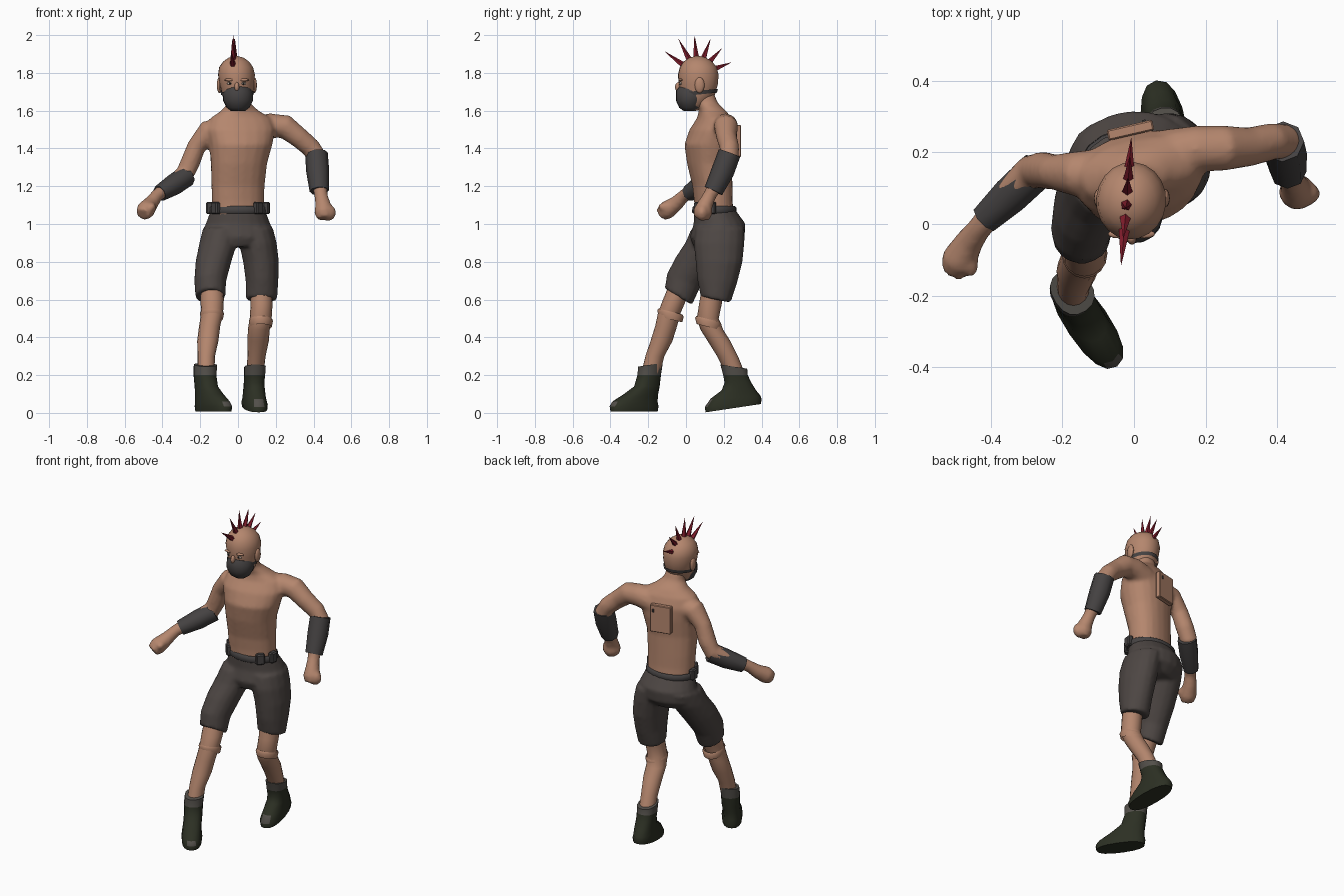
import bpy, bmesh, math
from mathutils import Vector, Matrix

cube = bpy.data.objects.get("Cube")
if cube:
    bpy.data.objects.remove(cube, do_unlink=True)


def material(name, r, g, b):
    mat = bpy.data.materials.new(name)
    mat.use_nodes = True
    mat.diffuse_color = (r, g, b, 1)
    node = mat.node_tree.nodes["Principled BSDF"]
    node.inputs["Base Color"].default_value = (r, g, b, 1)
    node.inputs["Roughness"].default_value = 0.8
    return mat


skin = material("skin", 0.46, 0.24, 0.155)
cloth = material("dark cloth", 0.075, 0.062, 0.057)
leather = material("grey leather", 0.06, 0.055, 0.055)
boot_green = material("boot green", 0.025, 0.029, 0.017)
worn = material("worn grey", 0.085, 0.078, 0.068)
red = material("spike red", 0.22, 0.012, 0.025)
eye_white = material("eye white", 0.5, 0.42, 0.36)
black = material("eye black", 0.01, 0.01, 0.01)


def finish(name, bm, mat, smooth=True):
    bmesh.ops.recalc_face_normals(bm, faces=bm.faces[:])
    mesh = bpy.data.meshes.new(name)
    bm.to_mesh(mesh)
    bm.free()
    obj = bpy.data.objects.new(name, mesh)
    bpy.context.collection.objects.link(obj)
    mesh.materials.append(mat)
    if smooth:
        smooth_edges(obj)
    return obj


def activate(obj):
    bpy.ops.object.select_all(action="DESELECT")
    obj.select_set(True)
    bpy.context.view_layer.objects.active = obj


def smooth_edges(obj):
    activate(obj)
    bpy.ops.object.shade_smooth_by_angle(angle=math.radians(50))


def skin_rings(name, rings, mat, capped=True):
    """Bridge neighbouring rings of points with quads and close the ends."""
    bm = bmesh.new()
    loops = [[bm.verts.new(p) for p in ring] for ring in rings]
    n = len(loops[0])
    for low, high in zip(loops, loops[1:]):
        for i in range(n):
            j = (i + 1) % n
            bm.faces.new((low[i], low[j], high[j], high[i]))
    if capped:
        bm.faces.new(loops[0])
        bm.faces.new(loops[-1])
    return finish(name, bm, mat)


def loft(name, mat, sections, yaw=0, n=16, power=1.0, tilts=None, capped=True):
    """Stack horizontal ovals: x, y, z, half width, half depth."""
    turn = Matrix.Rotation(math.radians(yaw), 3, "Z")
    tilts = tilts or [0] * len(sections)
    rings = []
    for (x, y, z, rx, ry), tilt in zip(sections, tilts):
        ring = []
        for i in range(n):
            a = math.tau * i / n
            c, s = math.cos(a), math.sin(a)
            p = turn @ Vector((rx * math.copysign(abs(c) ** power, c),
                               ry * math.copysign(abs(s) ** power, s), 0))
            ring.append(p + Vector((x, y, z + tilt * p.y)))
        rings.append(ring)
    return skin_rings(name, rings, mat, capped)


def tube(name, mat, path, n=14):
    """Round limb through points x, y, z, radius."""
    pts = [Vector(p[:3]) for p in path]
    rings = []
    for k, p in enumerate(pts):
        d = (pts[min(k + 1, len(pts) - 1)] - pts[max(k - 1, 0)]).normalized()
        u = d.cross(Vector((0, 1, 0))).normalized()
        v = d.cross(u)
        rings.append([p + path[k][3] * (math.cos(math.tau * i / n) * u + math.sin(math.tau * i / n) * v)
                      for i in range(n)])
    return skin_rings(name, rings, mat)


def ball(name, mat, centre, size):
    bm = bmesh.new()
    bmesh.ops.create_uvsphere(bm, u_segments=12, v_segments=8, radius=1,
                              matrix=Matrix.Translation(centre) @ Matrix.Diagonal((*size, 1)))
    return finish(name, bm, mat)


def box(name, mat, centre, size, yaw=0, bevel=0.004):
    bm = bmesh.new()
    bmesh.ops.create_cube(bm, size=1, matrix=Matrix.Diagonal((*size, 1)))
    bmesh.ops.bevel(bm, geom=bm.edges[:], offset=bevel, segments=1, affect="EDGES")
    bm.transform(Matrix.Translation(centre) @ Matrix.Rotation(math.radians(yaw), 4, "Z"))
    return finish(name, bm, mat, smooth=False)


def fuse(name, parts):
    """Melt overlapping closed parts into one soft surface."""
    activate(parts[0])
    for part in parts:
        part.select_set(True)
    bpy.ops.object.join()
    obj = bpy.context.object
    obj.name = name
    remesh = obj.modifiers.new("melt", "REMESH")
    remesh.mode = "VOXEL"
    remesh.voxel_size = 0.011
    remesh.use_smooth_shade = True
    relax = obj.modifiers.new("relax", "SMOOTH")
    relax.factor, relax.iterations = 0.5, 4


# Torso, arms and fists
torso = loft("torso", skin, [
    (0, .15, 1.04, .135, .10), (0, .145, 1.12, .14, .098), (0, .14, 1.2, .142, .102),
    (.005, .125, 1.32, .15, .116), (.015, .125, 1.42, .168, .13), (.015, .14, 1.5, .185, .115),
    (.015, .15, 1.56, .165, .085), (.01, .14, 1.6, .1, .068), (.005, .11, 1.64, .06, .058),
    (0, .09, 1.7, .055, .055)], yaw=13, n=20, power=0.9)
right_arm = tube("right_arm", skin, [
    (-.07, .14, 1.49, .075), (-.16, .14, 1.485, .064), (-.22, .145, 1.41, .05), (-.255, .15, 1.32, .052),
    (-.285, .145, 1.26, .05), (-.35, .085, 1.21, .044), (-.43, -.01, 1.15, .034), (-.46, -.05, 1.11, .04),
    (-.488, -.1, 1.075, .05), (-.505, -.13, 1.05, .038)])
left_arm = tube("left_arm", skin, [
    (.09, .19, 1.5, .075), (.18, .21, 1.52, .066), (.25, .212, 1.515, .064), (.32, .215, 1.46, .055),
    (.385, .23, 1.405, .052), (.415, .23, 1.36, .052), (.425, .18, 1.25, .046), (.44, .125, 1.15, .035),
    (.45, .1, 1.1, .042), (.455, .09, 1.065, .052), (.46, .08, 1.03, .042)])
right_thumb = ball("right_thumb", skin, (-.455, -.11, 1.09), (.022, .04, .025))
left_knuckles = ball("left_knuckles", skin, (.475, .085, 1.06), (.046, .036, .045))
fuse("torso_and_arms", [torso, right_arm, left_arm, right_thumb, left_knuckles])

# Forearm guards and back panel
tube("right_forearm_guard", leather, [(-.272, .148, 1.255, .057), (-.34, .085, 1.208, .056),
                                      (-.415, .015, 1.162, .044)], n=8)
tube("left_forearm_guard", leather, [(.415, .23, 1.375, .06), (.422, .195, 1.28, .061),
                                     (.43, .145, 1.175, .051)], n=8)
box("back_panel", skin, (-.01, .262, 1.44), (.13, .03, .17), yaw=13)
box("back_panel_clip", leather, (.028, .288, 1.49), (.01, .006, .02), yaw=13, bevel=0.001)

# Shorts
pelvis = loft("pelvis", cloth, [
    (0, .15, 1.08, .142, .108), (0, .178, 1.0, .172, .138), (0, .165, .93, .19, .145),
    (0, .15, .88, .15, .11)], yaw=4, n=20)
right_short = loft("right_short", cloth, [
    (-.085, .16, .98, .1, .13), (-.105, .12, .9, .1, .125), (-.13, .05, .8, .095, .107),
    (-.147, -.013, .7, .085, .088), (-.146, -.04, .615, .08, .073)], tilts=(0, 0, -.2, -.4, -.6))
left_short = loft("left_short", cloth, [
    (.085, .18, .98, .1, .13), (.105, .175, .9, .1, .135), (.122, .175, .8, .095, .125),
    (.127, .165, .7, .087, .107), (.125, .157, .6, .083, .08)], tilts=(0, 0, 0, -.1, -.2))
fuse("shorts", [pelvis, right_short, left_short])

# Belt with pouches
loft("belt", leather, [(0, .15, 1.055, .15, .112), (0, .15, 1.062, .156, .118),
                       (0, .15, 1.088, .154, .116), (0, .15, 1.095, .146, .108)], n=20, capped=False)
for number, angle in enumerate((-178, -140, -45, -8)):
    a = math.radians(angle)
    box(f"belt_pouch_{number + 1}", leather, (.152 * math.cos(a), .15 + .116 * math.sin(a), 1.085),
        (.05, .034, .065), yaw=angle + 90, bevel=0.007)

# Bare lower legs and knee bands
loft("right_leg", skin, [
    (-.14, -.02, .7, .06, .06), (-.137, -.06, .6, .062, .062), (-.137, -.088, .53, .058, .06),
    (-.15, -.105, .46, .056, .058), (-.16, -.13, .38, .056, .058), (-.168, -.165, .3, .046, .05),
    (-.17, -.19, .2, .045, .05)])
loft("left_leg", skin, [
    (.125, .15, .7, .06, .06), (.125, .13, .58, .058, .06), (.12, .115, .5, .058, .058),
    (.11, .137, .44, .058, .06), (.107, .175, .38, .056, .06), (.098, .22, .3, .048, .055),
    (.09, .265, .2, .045, .05)])
for side, x, y, z in (("right", -.138, -.082, .525), ("left", .121, .118, .485)):
    loft(side + "_knee_band", skin, [(x, y, z - .03, .058, .062), (x, y, z, .064, .07),
                                     (x, y, z + .012, .06, .063)], tilts=(-.25,) * 3, capped=False)


def boot(name, sections, yaw, tilts):
    """Boot with a worn cuff at the top and a worn toe cap."""
    obj = loft(name, boot_green, sections, yaw, power=0.85, tilts=tilts)
    obj.data.materials.append(worn)
    heading = Vector((math.cos(math.radians(yaw)), math.sin(math.radians(yaw)), 0))
    ball_of_foot = Vector(sections[0][:3])
    for face in obj.data.polygons:
        toe = (face.center - ball_of_foot).dot(heading) > 0.13 and 0.025 < face.center.z < 0.07
        if face.center.z > 0.21 or toe:
            face.material_index = 1


boot("right_boot", [
    (-.13, -.275, .008, .143, .057), (-.13, -.275, .035, .148, .06), (-.135, -.27, .06, .136, .056),
    (-.152, -.238, .1, .1, .053), (-.168, -.207, .14, .07, .053), (-.175, -.195, .2, .063, .055),
    (-.172, -.188, .255, .066, .056)], -56, (0, 0, 0, 0, 0, 0, .15))
boot("left_boot", [
    (.088, .25, .025, .148, .06), (.088, .25, .05, .153, .063), (.086, .262, .082, .135, .056),
    (.085, .28, .12, .092, .055), (.085, .275, .16, .072, .053), (.088, .262, .2, .066, .055),
    (.09, .253, .245, .072, .056)], -80, (.15, .13, .06, 0, 0, 0, -.15))

# Head, ears, nose and eyes
loft("head", skin, [
    (0, .03, 1.6, .035, .03), (0, .045, 1.63, .06, .06), (-.003, .06, 1.68, .08, .092),
    (-.006, .065, 1.74, .091, .104), (-.008, .065, 1.79, .098, .108), (-.01, .065, 1.83, .09, .098),
    (-.01, .063, 1.86, .069, .076), (-.01, .062, 1.88, .04, .045), (-.01, .062, 1.889, .01, .012)],
    yaw=-5, n=20)
ball("nose", skin, (-.006, -.04, 1.725), (.013, .018, .026))
for side, sign in (("right", -1), ("left", 1)):
    ball(side + "_ear", skin, (-.006 + sign * .093, .072, 1.735), (.013, .026, .042))
    ball(side + "_brow", skin, (-.007 + sign * .036, -.028, 1.763), (.03, .012, .008))
    ball(side + "_eye", eye_white, (-.007 + sign * .036, -.028, 1.744), (.015, .008, .007))
    ball(side + "_pupil", black, (-.007 + sign * .036, -.033, 1.744), (.006, .005, .006))

# Face mask and its strap
loft("face_mask", leather, [
    (0, .02, 1.597, .035, .03), (0, .022, 1.615, .06, .058), (0, .022, 1.655, .08, .076),
    (0, .03, 1.69, .08, .084), (0, .04, 1.708, .074, .078)], yaw=-5, tilts=(0, 0, 0, -.15, -.25))
loft("mask_strap", leather, [(-.004, .064, 1.685, .086, .1), (-.004, .064, 1.705, .091, .105)],
     yaw=-5, n=20, tilts=(.1, .1), capped=False)

# Fan of head spikes
skull = Vector((-.02, .06, 1.785))
tips = ((-.115, 1.915), (-.04, 1.98), (.045, 1.998), (.13, 1.98), (.19, 1.93), (.24, 1.855))
for number, (y, z) in enumerate(tips):
    tip = Vector((-.022 + .08 * (y - .06), y, z))
    way = (tip - skull).normalized()
    base = skull + way * 0.085
    length = (tip - base).length
    bm = bmesh.new()
    bmesh.ops.create_cone(bm, cap_ends=True, segments=5, radius1=0.018, radius2=0.0005, depth=length)
    bm.transform(Matrix.Translation((base + tip) / 2) @ way.to_track_quat("Z", "Y").to_matrix().to_4x4())
    finish(f"head_spike_{number + 1}", bm, red, smooth=False)
